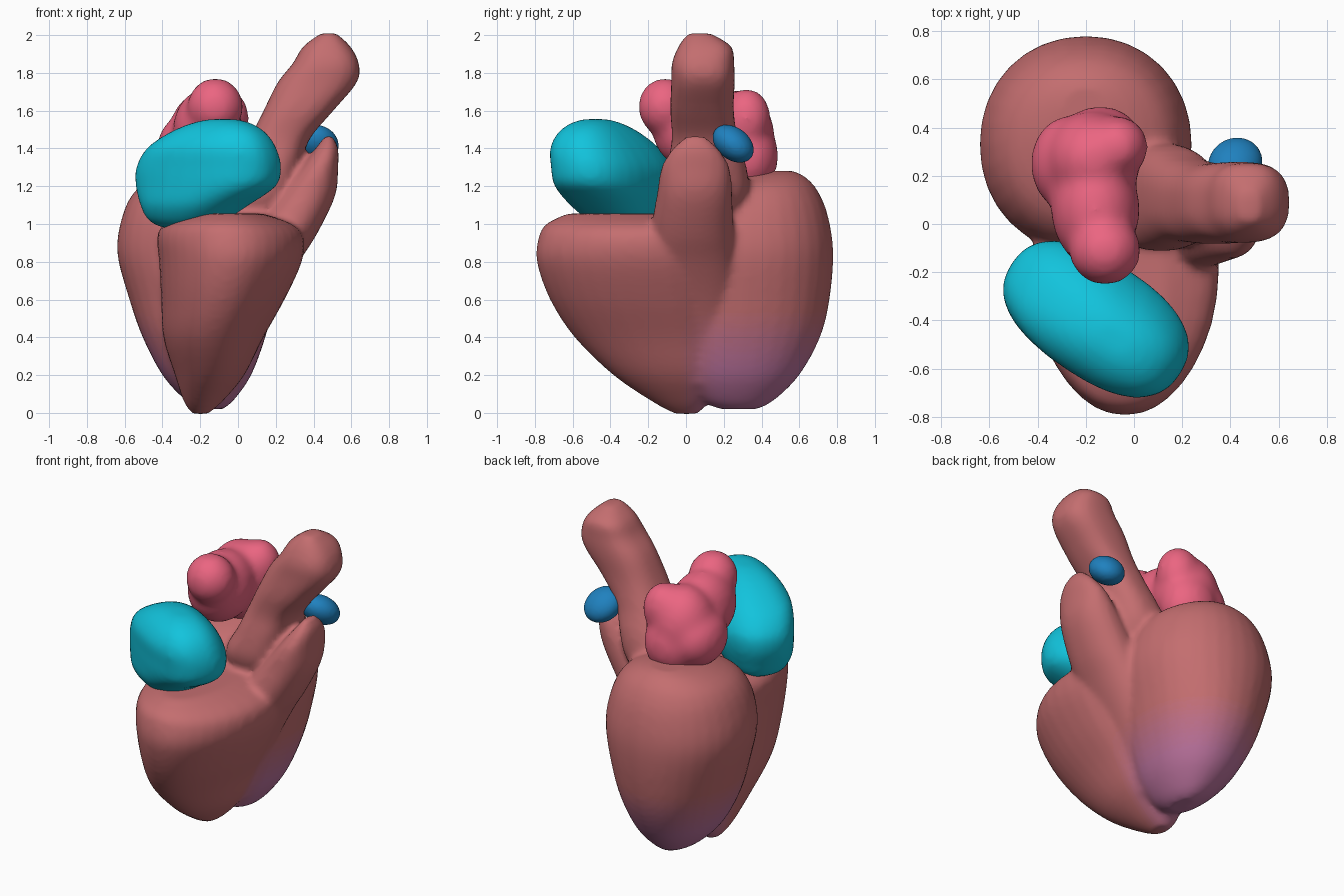
import bpy, bmesh, math
from mathutils import Matrix, Vector

if "Cube" in bpy.data.objects:
    bpy.data.objects.remove(bpy.data.objects["Cube"])


def material(name, rgb):
    m = bpy.data.materials.new(name)
    m.diffuse_color = (*rgb, 1)
    m.use_nodes = True
    m.node_tree.nodes["Principled BSDF"].inputs["Base Color"].default_value = m.diffuse_color
    return m


def to_object(bm, name):
    bmesh.ops.recalc_face_normals(bm, faces=bm.faces)
    mesh = bpy.data.meshes.new(name)
    bm.to_mesh(mesh)
    bm.free()
    ob = bpy.data.objects.new(name, mesh)
    bpy.context.collection.objects.link(ob)
    return ob


def loft(bm, rows, power=2.0, rot=0.0, taper=0.0, n=32):
    """Closed skin over level rings, rows = (z, cx, cy, rx, ry)."""
    # refine rows with a Catmull-Rom spline
    fine = []
    for i in range(len(rows) - 1):
        p0, p1, p2, p3 = (rows[min(max(k, 0), len(rows) - 1)] for k in range(i - 1, i + 3))
        for s in range(4):
            t = s / 4
            fine.append([0.5 * (2 * b + (c - a) * t + (2 * a - 5 * b + 4 * c - d) * t * t
                                + (3 * b - a - 3 * c + d) * t ** 3)
                         for a, b, c, d in zip(p0, p1, p2, p3)])
    fine.append(rows[-1])
    rings = []
    for z, cx, cy, rx, ry in fine:
        ring = []
        for k in range(n):
            a = 2 * math.pi * k / n
            c, s = math.cos(a), math.sin(a)
            x = rx * math.copysign(abs(c) ** (2 / power), c)
            y = ry * math.copysign(abs(s) ** (2 / power), s)
            x *= 1 + taper * s
            ring.append(bm.verts.new((cx + x * math.cos(rot) - y * math.sin(rot),
                                      cy + x * math.sin(rot) + y * math.cos(rot), z)))
        rings.append(ring)
    for a, b in zip(rings, rings[1:]):
        for k in range(n):
            bm.faces.new((a[k], a[(k + 1) % n], b[(k + 1) % n], b[k]))
    bm.faces.new(rings[0][::-1])
    bm.faces.new(rings[-1])


def blob(bm, centre, radii, tilt=(0, 0, 0)):
    r = Matrix.Rotation(tilt[2], 4, 'Z') @ Matrix.Rotation(tilt[1], 4, 'Y') @ Matrix.Rotation(tilt[0], 4, 'X')
    m = Matrix.Translation(centre) @ r @ Matrix.Diagonal((*radii, 1))
    bmesh.ops.create_uvsphere(bm, u_segments=32, v_segments=20, radius=1, matrix=m)


def finish(ob, voxel, smooth):
    """Fuse overlapping volumes, soften the joins, shade smooth."""
    r = ob.modifiers.new("fuse", 'REMESH')
    r.mode = 'VOXEL'
    r.voxel_size = voxel
    s = ob.modifiers.new("soften", 'SMOOTH')
    s.factor = 0.5
    s.iterations = smooth
    bpy.context.view_layer.update()
    new = bpy.data.meshes.new_from_object(ob.evaluated_get(bpy.context.evaluated_depsgraph_get()))
    ob.modifiers.clear()
    ob.data = new
    for p in new.polygons:
        p.use_smooth = True


# Ventricles with outflow and aorta, fused into one body
bm = bmesh.new()
loft(bm, [(.02, -.13, .28, .05, .10), (.07, -.15, .27, .13, .20), (.2, -.165, .28, .235, .32),
          (.4, -.18, .30, .325, .41), (.6, -.19, .32, .385, .44), (.85, -.2, .33, .44, .45),
          (1.05, -.2, .33, .41, .42), (1.18, -.2, .35, .34, .345), (1.25, -.2, .41, .22, .22),
          (1.28, -.2, .48, .10, .09)], power=2.1)
loft(bm, [(-.005, -.2, 0, .04, .06), (.06, -.185, -.03, .10, .15), (.2, -.15, -.1, .18, .285),
          (.4, -.13, -.19, .26, .40), (.6, -.08, -.26, .32, .46), (.8, -.04, -.30, .37, .49),
          (.93, -.04, -.30, .38, .48), (1.0, -.05, -.29, .33, .45), (1.055, -.05, -.32, .18, .31)],
     power=2.2, taper=.2)
loft(bm, [(.15, -.08, .08, .08, .15), (.4, -.01, .08, .12, .2), (.6, .07, .05, .14, .22),
          (.8, .16, .03, .165, .23), (.95, .24, .03, .18, .22), (1.15, .36, .045, .155, .2),
          (1.3, .43, .05, .10, .18), (1.4, .47, .05, .06, .12), (1.465, .48, .05, .02, .05)], power=2.2)
loft(bm, [(1.0, .08, .1, .14, .15), (1.15, .10, .11, .19, .22), (1.3, .16, .11, .17, .21),
          (1.45, .22, .10, .16, .175), (1.6, .32, .085, .185, .168), (1.75, .42, .09, .21, .168),
          (1.85, .465, .09, .175, .165), (1.94, .47, .10, .125, .14), (2.01, .48, .07, .04, .06)], power=2.6)
body = to_object(bm, "ventricles_and_aorta")
finish(body, .02, 5)

# Flesh colour fading to purple on the lower back ventricle
red, purple, steps = Vector((.55, .155, .16)), Vector((.50, .17, .34)), 12
for i in range(steps + 1):
    body.data.materials.append(material(f"muscle_{i}", red.lerp(purple, i / steps)))
clamp = lambda v: max(0, min(1, v))
for p in body.data.polygons:
    x, y, z = p.center
    p.material_index = round(steps * clamp((.54 - z) / .3) * clamp((y + .04) / .2))

# Front atrium
bm = bmesh.new()
loft(bm, [(.98, -.28, -.32, .12, .10), (1.02, -.27, -.33, .21, .16), (1.1, -.23, -.36, .30, .21),
          (1.2, -.17, -.385, .40, .235), (1.3, -.155, -.395, .415, .24), (1.4, -.14, -.43, .37, .22),
          (1.48, -.11, -.46, .28, .17), (1.53, -.09, -.475, .18, .11), (1.555, -.08, -.48, .08, .05)],
     power=2.4, rot=math.radians(-33))
atrium = to_object(bm, "front_atrium")
finish(atrium, .02, 6)
atrium.data.materials.append(material("cyan", (.006, .55, .72)))

# Back atrium: a lumpy two-lobed sac
bm = bmesh.new()
for c, r in [((-.12, -.11, 1.62), (.15, .145, .155)), ((-.16, .06, 1.50), (.185, .24, .22)),
             ((-.17, .27, 1.46), (.20, .20, .25)), ((-.07, .32, 1.56), (.13, .13, .16)),
             ((-.27, .25, 1.40), (.16, .20, .18)), ((-.14, .33, 1.36), (.18, .16, .20))]:
    blob(bm, c, r)
sac = to_object(bm, "back_atrium")
finish(sac, .02, 22)
sac.data.materials.append(material("pink", (.83, .13, .22)))

# Small valve plug behind the outflow
bm = bmesh.new()
blob(bm, (.42, .25, 1.425), (.11, .125, .085), (math.radians(-35), math.radians(-15), math.radians(-25)))
plug = to_object(bm, "outflow_plug")
finish(plug, .012, 2)
plug.data.materials.append(material("blue", (.014, .22, .52)))
